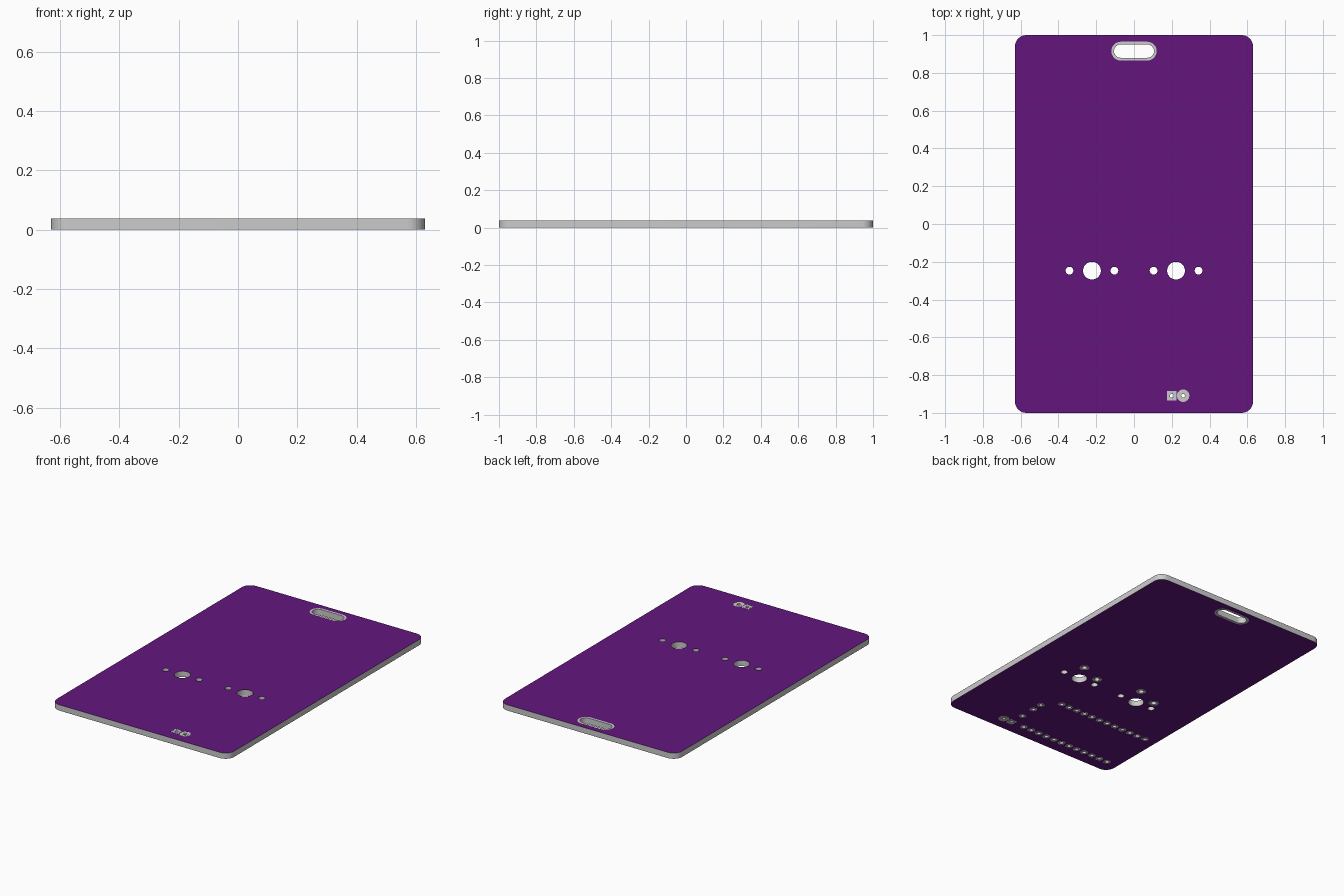
import bpy
from math import pi, cos, sin

if "Cube" in bpy.data.objects:
    bpy.data.objects.remove(bpy.data.objects["Cube"])

mask_mat = bpy.data.materials.new("purple_mask")
mask_mat.diffuse_color = (0.125, 0.008, 0.208, 1)
mask_mat.use_nodes = True
mask_mat.node_tree.nodes["Principled BSDF"].inputs["Base Color"].default_value = mask_mat.diffuse_color


def arc_box(cx, cy, hx, hy, r, seg=8):
    """Rounded rectangle outline."""
    pts = []
    for k, (sx, sy) in enumerate([(1, 1), (-1, 1), (-1, -1), (1, -1)]):
        for i in range(seg + 1):
            a = (k + i / seg) * pi / 2
            p = (cx + sx * (hx - r) + r * cos(a), cy + sy * (hy - r) + r * sin(a))
            if not pts or abs(p[0] - pts[-1][0]) + abs(p[1] - pts[-1][1]) > 1e-6:
                pts.append(p)
    return pts


def circle(cx, cy, r, n=32):
    return [(cx + r * cos(2 * pi * i / n), cy + r * sin(2 * pi * i / n)) for i in range(n)]


def square(cx, cy, h):
    return [(cx - h, cy - h), (cx + h, cy - h), (cx + h, cy + h), (cx - h, cy + h)]


def plate(name, loops, z0, z1, mat=None):
    """Flat plate: nested loops become holes, extruded from z0 to z1."""
    cu = bpy.data.curves.new(name, 'CURVE')
    cu.dimensions = '2D'
    cu.fill_mode = 'BOTH'
    cu.extrude = (z1 - z0) / 2
    for pts in loops:
        s = cu.splines.new('POLY')
        s.points.add(len(pts) - 1)
        for p, (x, y) in zip(s.points, pts):
            p.co = (x, y, 0, 1)
        s.use_cyclic_u = True
    ob = bpy.data.objects.new(name, cu)
    ob.location.z = (z0 + z1) / 2
    bpy.context.collection.objects.link(ob)
    if mat:
        cu.materials.append(mat)
    bpy.ops.object.select_all(action='DESELECT')
    ob.select_set(True)
    bpy.context.view_layer.objects.active = ob
    bpy.ops.object.convert(target='MESH')
    bpy.ops.object.shade_smooth_by_angle()
    return ob


T = 0.038
outline = arc_box(0, 0, 0.63, 1.0, 0.06)
slot_hole = arc_box(0, 0.915, 0.106, 0.035, 0.035)
slot_rim = arc_box(0, 0.915, 0.12, 0.05, 0.05)

# Plain through holes: two switch sockets with side posts
SW_Y = -0.247
clear = []
pins = []          # (x, y, pad radius, drill radius)
for sx in (-0.2226, 0.2226):
    clear.append(circle(sx, SW_Y, 0.047, 48))
    clear += [circle(sx + d, SW_Y, 0.0205) for d in (-0.119, 0.119)]
    pins += [(sx + 0.0594, SW_Y + 0.119, 0.027, 0.0165),
             (sx - 0.089, SW_Y + 0.0594, 0.027, 0.0165)]

# Two rows of controller pins, and a three-pin column
for y in (-0.553, -0.909):
    pins += [(0.104 - i * 0.0594, y, 0.02, 0.012) for i in range(12)]
pins += [(0.195, y, 0.02, 0.011) for y in (-0.812, -0.71, -0.64)]

# Battery connector, exposed on both sides
SQ, RD = (0.2, -0.909), (0.26, -0.909)
conn_holes = [circle(*SQ, 0.01), circle(*RD, 0.01)]
conn_open = [square(*SQ, 0.026), circle(*RD, 0.033)]

# Board core
plate("board_core", [outline, slot_hole] + clear + conn_holes
      + [circle(x, y, d, 20) for x, y, r, d in pins], 0.0008, T - 0.0012)

# Coloured solder mask skins
plate("top_mask", [outline, slot_rim] + clear + conn_open, T - 0.0013, T - 0.0006, mask_mat)
plate("bottom_mask", [outline, slot_rim] + clear + conn_open
      + [circle(x, y, r + 0.003, 24) for x, y, r, d in pins], 0.0003, 0.0009, mask_mat)

# Metal rims and pads
for side, z0, z1 in (("top", T - 0.0013, T), ("bottom", 0, 0.0009)):
    plate(side + "_slot_rim", [slot_rim, slot_hole], z0, z1)
    plate(side + "_square_pad", [square(*SQ, 0.023), conn_holes[0]], z0, z1)
    plate(side + "_round_pad", [circle(*RD, 0.024), conn_holes[1]], z0, z1)
pad_loops = []
for x, y, r, d in pins:
    pad_loops += [circle(x, y, r, 24), circle(x, y, d, 20)]
plate("bottom_pin_pads", pad_loops, 0, 0.0009)
